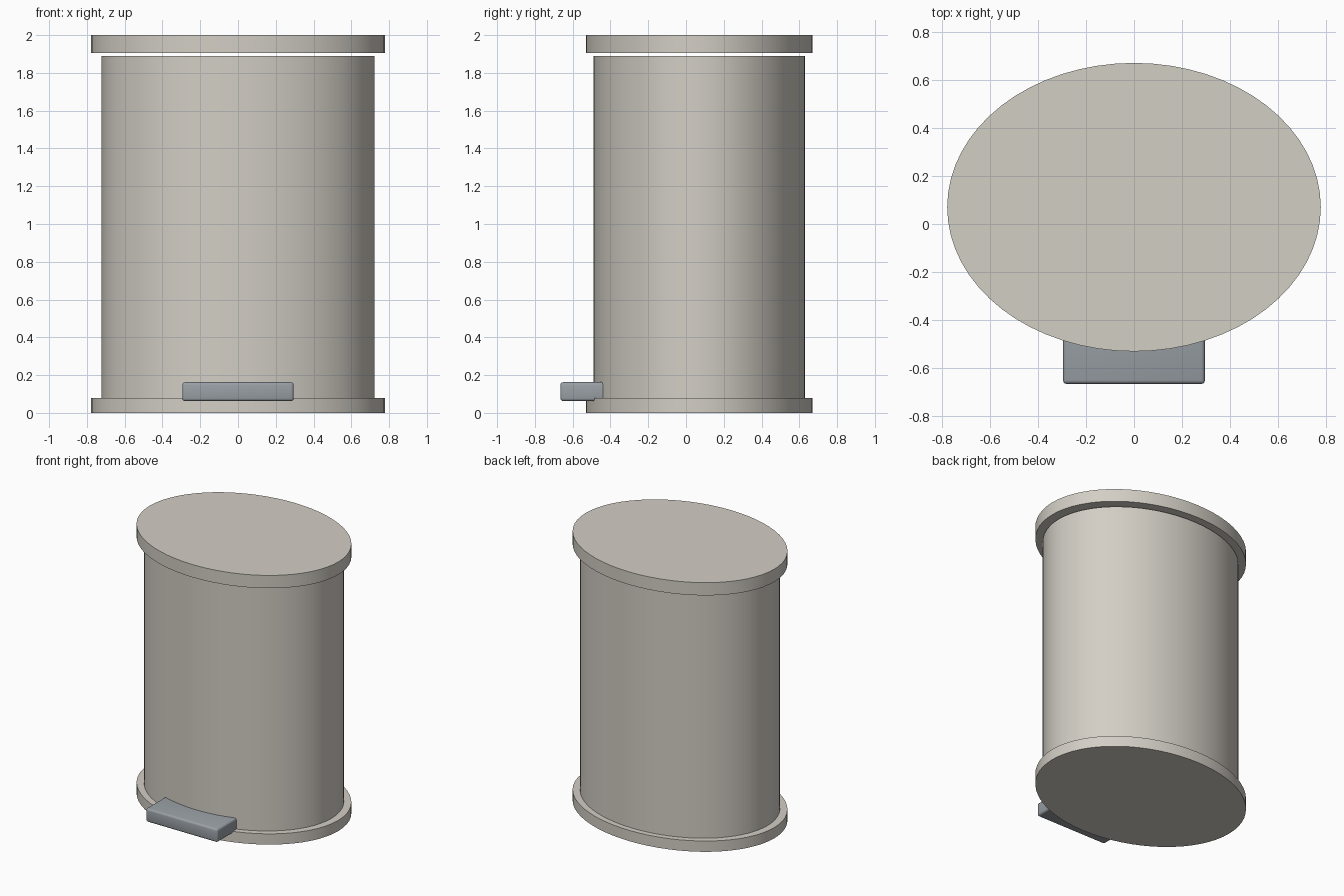
import bpy
import bmesh
from math import radians

cube = bpy.data.objects.get("Cube")
if cube:
    bpy.data.objects.remove(cube, do_unlink=True)


def material(name, color):
    mat = bpy.data.materials.new(name)
    mat.use_nodes = True
    mat.diffuse_color = color
    mat.node_tree.nodes["Principled BSDF"].inputs["Base Color"].default_value = color
    return mat


def smooth(obj, angle):
    bpy.ops.object.select_all(action='DESELECT')
    obj.select_set(True)
    bpy.context.view_layer.objects.active = obj
    bpy.ops.object.shade_smooth_by_angle(angle=radians(angle))


def oval(name, rx, ry, bottom, top, mat):
    """Upright oval cylinder between two heights."""
    bpy.ops.mesh.primitive_cylinder_add(
        vertices=64, radius=1, depth=1, location=(0, CENTRE_Y, (bottom + top) / 2))
    obj = bpy.context.object
    obj.name = name
    obj.scale = (rx, ry, top - bottom)
    bpy.ops.object.transform_apply(location=False, rotation=False, scale=True)
    obj.data.materials.append(mat)
    smooth(obj, 30)
    return obj


CENTRE_Y = 0.07
shell = material("warm grey", (0.65, 0.62, 0.56, 1))
metal = material("blue grey", (0.32, 0.35, 0.38, 1))

# Bin: foot ring, tall body and a lid held just clear of the rim
oval("base", 0.777, 0.6, 0, 0.08, shell)
oval("body", 0.722, 0.56, 0.08, 1.89, shell)
oval("lid", 0.777, 0.6, 1.905, 2, shell)

# Foot pedal, its back buried in the body and all other edges rounded
bpy.ops.mesh.primitive_cube_add(size=1, location=(0, -0.5525, 0.1125))
pedal = bpy.context.object
pedal.name = "pedal"
pedal.scale = (0.59, 0.225, 0.1)
bpy.ops.object.transform_apply(location=False, rotation=False, scale=True)
bm = bmesh.new()
bm.from_mesh(pedal.data)
edges = [e for e in bm.edges if any(v.co.y < 0 for v in e.verts)]
bmesh.ops.bevel(bm, geom=edges, offset=0.015, segments=3, profile=0.5, affect='EDGES')
bm.to_mesh(pedal.data)
bm.free()
pedal.data.materials.append(metal)
smooth(pedal, 35)
